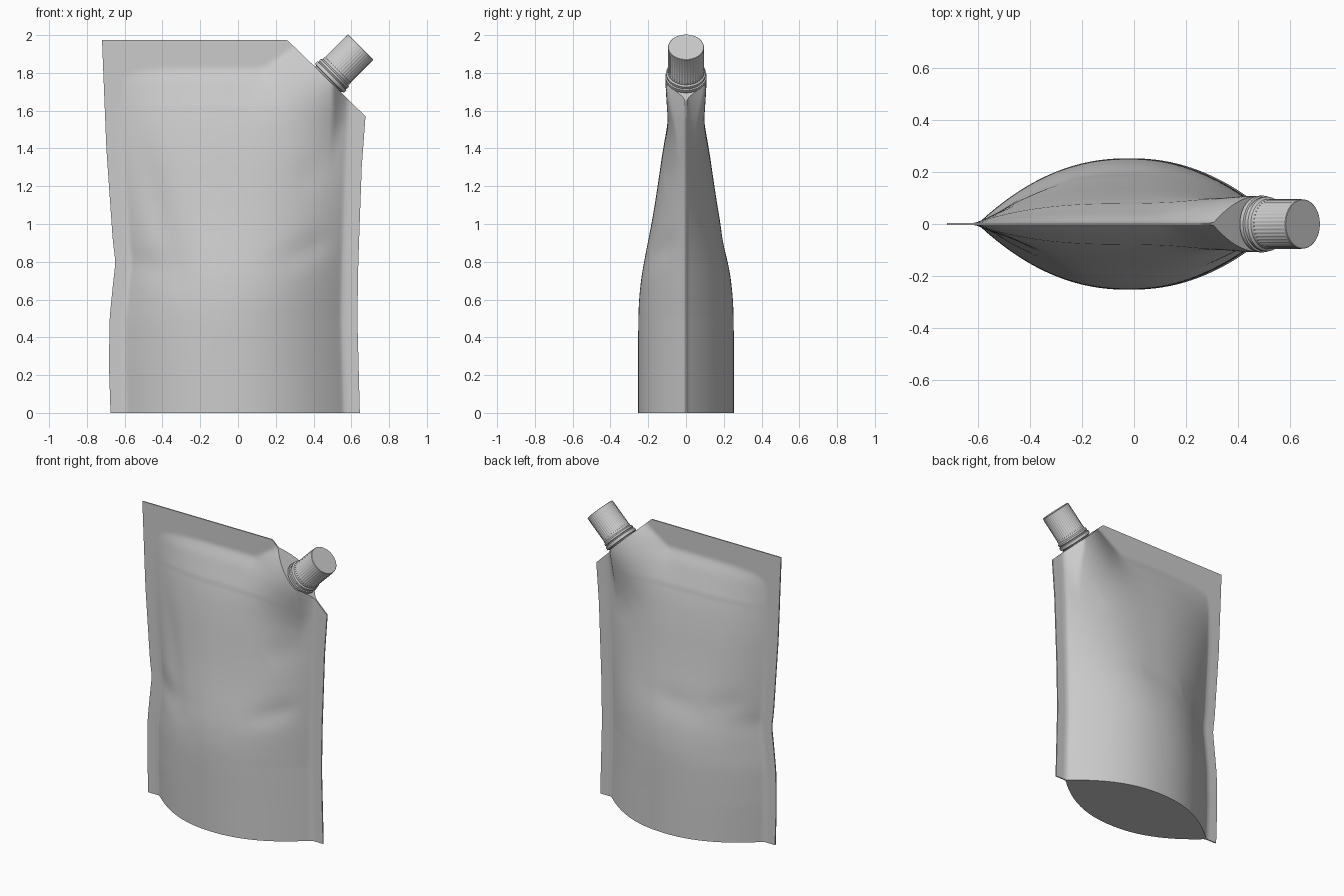
import bpy, bmesh, math
from mathutils import Matrix, Vector

if "Cube" in bpy.data.objects:
    bpy.data.objects.remove(bpy.data.objects["Cube"])


def lerp_table(table, z):
    """Linear interpolation through (z, value) pairs."""
    if z <= table[0][0]:
        return table[0][1]
    for (a, va), (b, vb) in zip(table, table[1:]):
        if z <= b:
            return va + (vb - va) * (z - a) / (b - a)
    return table[-1][1]


def smooth_table(table, z, r=0.05):
    return sum(lerp_table(table, z + r * k / 4) for k in range(-4, 5)) / 9


def finish(name, bm, angle):
    bmesh.ops.recalc_face_normals(bm, faces=bm.faces)
    me = bpy.data.meshes.new(name)
    bm.to_mesh(me)
    bm.free()
    ob = bpy.data.objects.new(name, me)
    bpy.context.collection.objects.link(ob)
    bpy.ops.object.select_all(action='DESELECT')
    ob.select_set(True)
    bpy.context.view_layer.objects.active = ob
    bpy.ops.object.shade_smooth_by_angle(angle=math.radians(angle))
    return ob


# Pouch outline and thickness by height
LEFT = [(0, -.675), (.25, -.683), (.5, -.68), (.7, -.66), (.8, -.648), (.9, -.662),
        (1.4, -.697), (1.975, -.72)]
RIGHT = [(0, .645), (.5, .632), (.8, .637), (1.3, .655), (1.57, .675)]
THICK = [(0, .253), (.5, .253), (.65, .247), (.8, .223), (1.0, .182), (1.2, .15),
         (1.4, .122), (1.6, .083), (1.75, .036), (1.83, 0), (2, 0)]
SX, SZ = .483, 1.77          # spout seat
FIN = .08                    # seal width
FLAT = .004                  # half thickness of the sealed film

# Creases: start, end, width, depth (positive pushes inward)
FRONT_CREASES = [(-.58, 1.6, -.32, .72, .08, .014), (.22, .80, .52, .93, .07, .01),
                 (.3, 1.2, .52, 1.35, .09, .006), (-.56, .8, -.35, .72, .08, .008)]
BACK_CREASES = [(-.5, .95, -.25, .88, .08, .007), (-.25, .88, .1, .9, .08, .007),
                (.35, 1.4, .53, 1.3, .09, .005)]


def crease(x, z, items):
    total = 0
    for ax, az, bx, bz, w, d in items:
        dx, dz = bx - ax, bz - az
        t = max(0, min(1, ((x - ax) * dx + (z - az) * dz) / (dx * dx + dz * dz)))
        dist = math.hypot(x - ax - t * dx, z - az - t * dz)
        total += d * math.exp(-(dist / w) ** 2) * (.3 + 2.8 * t * (1 - t))
    return total


def half_thickness(x, z, l, r, creases):
    v = (2 * x - l - r) / (r - l)
    if abs(v) >= 1:
        return FLAT
    power = 2.15 + .5 * max(0, z - .6)
    body = max(0, smooth_table(THICK, z, .1 if z < 1.6 else .02)) * (1 - abs(v) ** power)
    # film swelling around the spout
    a, b = x - SX, z - (SZ - .01)
    s, e = (a - b) / math.sqrt(2), max(0, -(a + b) / math.sqrt(2))
    width = .25 * (1 + 1.2 * e) if s < 0 else .2 * (1 + 3.5 * e)
    k = max(0, 1 - (s / width) ** 2)
    k = k ** (1 + min(.5, 2 * e))
    fade = max(0, 1 - (e / .75) ** 2) ** 2
    swell = .108 * k * fade * min(1, (1 - v) * 6.5)
    y = (body ** 3 + swell ** 3) ** (1 / 3)
    y -= crease(x, z, creases) * min(1, y / .1) * min(1, z / .2)
    return max(FLAT, y)


# Pouch: front and back sheets, closed along every edge
ROWS, INNER = 120, 90
bm = bmesh.new()
cols = [('l', i / 3) for i in range(3)] + [('m', i / INNER) for i in range(INNER + 1)] \
    + [('r', (i + 1) / 3) for i in range(3)]


def place(kind, f, l, r):
    if kind == 'l':
        return l + FIN * f
    if kind == 'r':
        return r - FIN + FIN * f
    return l + FIN + (r - l - 2 * FIN) * f


sheets = []
for sign, creases in ((-1, FRONT_CREASES), (1, BACK_CREASES)):
    sheet = []
    for j in range(ROWS + 1):
        row = []
        for kind, f in cols:
            top = min(1.975, 1.975 - (place(kind, f, -.72, .675) - .26) * .976)
            z = top * j / ROWS
            l, r = smooth_table(LEFT, z, .04), lerp_table(RIGHT, z)
            x = place(kind, f, l, r)
            y = half_thickness(x, z, l + FIN, r - FIN, creases)
            row.append(bm.verts.new((x, sign * y, z)))
        sheet.append(row)
    sheets.append(sheet)
    for j in range(ROWS):
        for i in range(len(cols) - 1):
            bm.faces.new((sheet[j][i], sheet[j][i + 1], sheet[j + 1][i + 1], sheet[j + 1][i]))
front, back = sheets
for j in (0, ROWS):
    for i in range(len(cols) - 1):
        bm.faces.new((front[j][i], front[j][i + 1], back[j][i + 1], back[j][i]))
for i in (0, -1):
    for j in range(ROWS):
        bm.faces.new((front[j][i], front[j + 1][i], back[j + 1][i], back[j][i]))
finish("pouch", bm, 50)


def lathe(name, profile, segments, ribs=()):
    """Turn (radius, height) points; rows listed in ribs get alternating radii."""
    bm = bmesh.new()
    rings = []
    for n, (rad, h) in enumerate(profile):
        ring = []
        for k in range(segments):
            a = 2 * math.pi * k / segments
            rr = rad - (.002 if n in ribs and k % 4 >= 2 else 0)
            ring.append(bm.verts.new((rr * math.cos(a), rr * math.sin(a), h)))
        rings.append(ring)
    for lo, hi in zip(rings, rings[1:]):
        for k in range(segments):
            m = (k + 1) % segments
            bm.faces.new((lo[k], lo[m], hi[m], hi[k]))
    bm.faces.new(rings[0])
    bm.faces.new(rings[-1])
    turn = Matrix.Translation(Vector((SX, 0, SZ))) @ Matrix.Rotation(math.pi / 4, 4, 'Y')
    bmesh.ops.transform(bm, matrix=turn, verts=bm.verts)
    return finish(name, bm, 35)


# Spout neck with two collar rings
lathe("spout_collar", [(.085, -.02), (.1, 0), (.109, .002), (.109, .02), (.102, .023),
                       (.102, .028), (.105, .031), (.105, .042), (.098, .046), (.09, .06)], 64)

# Ribbed screw cap
lathe("screw_cap", [(.097, .05), (.097, .064), (.096, .066), (.096, .218),
                    (.095, .226), (.095, .234), (.093, .236)], 160, ribs=(2, 3))
